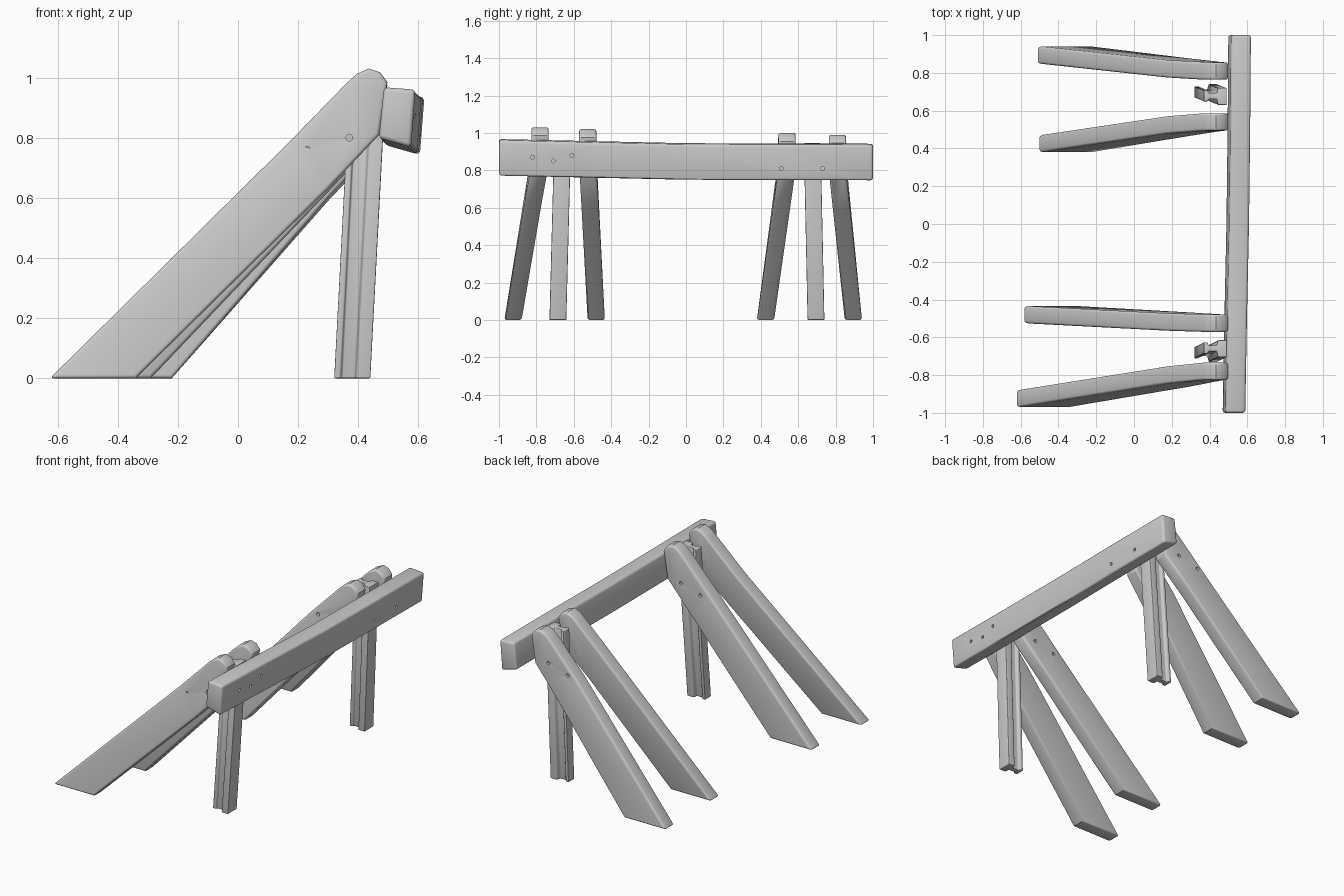
import bpy, bmesh
from math import pi
from mathutils import Matrix, Vector

if "Cube" in bpy.data.objects:
    bpy.data.objects.remove(bpy.data.objects["Cube"])


def make_object(name, bm, bevel):
    bmesh.ops.recalc_face_normals(bm, faces=bm.faces[:])
    me = bpy.data.meshes.new(name)
    bm.to_mesh(me)
    bm.free()
    ob = bpy.data.objects.new(name, me)
    bpy.context.collection.objects.link(ob)
    bpy.ops.object.select_all(action='DESELECT')
    ob.select_set(True)
    bpy.context.view_layer.objects.active = ob
    if bevel:
        m = ob.modifiers.new("soft_edges", 'BEVEL')
        m.width, m.segments = bevel, 3
        m.limit_method, m.angle_limit = 'ANGLE', 0.9
        bpy.ops.object.modifier_apply(modifier=m.name)
    return ob


def loft(name, rings, bevel):
    bm = bmesh.new()
    loops = [[bm.verts.new(p) for p in r] for r in rings]
    n = len(loops[0])
    for a, b in zip(loops, loops[1:]):
        for i in range(n):
            j = (i + 1) % n
            bm.faces.new((a[i], a[j], b[j], b[i]))
    bm.faces.new(loops[0])
    bm.faces.new(loops[-1])
    return make_object(name, bm, bevel)


def drill(ob, holes, axis, radius=0.011, depth=0.03):
    # Shallow screw holes, all cut with one temporary helper
    bm = bmesh.new()
    rot = Matrix.Rotation(pi / 2, 4, 'Y' if axis == 'X' else 'X')
    for p in holes:
        bmesh.ops.create_cone(bm, cap_ends=True, segments=14, radius1=radius, radius2=radius,
                              depth=depth, matrix=Matrix.Translation(p) @ rot)
    cutter = make_object("hole_cutter", bm, 0)
    cutter.hide_render = True
    m = ob.modifiers.new("holes", 'BOOLEAN')
    m.operation, m.object, m.solver = 'DIFFERENCE', cutter, 'EXACT'
    bpy.context.view_layer.objects.active = ob
    bpy.ops.object.modifier_apply(modifier=m.name)
    bpy.data.objects.remove(cutter)


def finish(ob):
    bpy.ops.object.select_all(action='DESELECT')
    ob.select_set(True)
    bpy.context.view_layer.objects.active = ob
    bpy.ops.object.shade_smooth_by_angle(angle=0.6)


def plank(name, foot_x, heel_x, y_foot, y_top, dz):
    # Sloping board: splayed lower length, upright upper length past the seam
    mix = lambda t: y_foot + (y_top - y_foot) * t
    head = [(.36, .98), (.395, 1.012), (.435, 1.03), (.472, 1.018), (.497, .985),
            (.49, .94), (.47, .81)]
    pts = [(foot_x, 0, y_foot), (heel_x, 0, y_foot), (.30, .63 + dz, mix(.75)),
           (.17, .785 + dz, mix(.87))]
    pts += [(x, z + dz, y_top) for x, z in head]
    bm = bmesh.new()
    sides = [[bm.verts.new((x, y + s * .046, z)) for x, z, y in pts] for s in (-1, 1)]
    for v in sides:
        bm.faces.new(v[:4])
        bm.faces.new([v[2], v[3]] + v[4:])
    rim = [3, 0, 1, 2, 10, 9, 8, 7, 6, 5, 4]
    for i, k in enumerate(rim):
        j = rim[(i + 1) % len(rim)]
        bm.faces.new((sides[0][k], sides[0][j], sides[1][j], sides[1][k]))
    return make_object(name, bm, .012)


# Four sloping planks, in two splayed pairs
planks = [("front_outer_plank", -.625, -.34, -.925, -.78, 0),
          ("front_inner_plank", -.585, -.29, -.48, -.525, -.01),
          ("back_inner_plank", -.505, -.22, .425, .54, -.03),
          ("back_outer_plank", -.515, -.22, .895, .81, -.04)]
for args in planks:
    ob = plank(*args)
    out = -1 if args[3] < 0 else 1
    if "inner" in args[0]:
        out = -out
    drill(ob, [(x, args[4] + out * .05, z) for x, z in ((.37, .80), (.23, .76))], 'Y')
    finish(ob)

# Two channelled posts between the planks of each pair
section = [(.06, -.045), (.06, .045), (.015, .045), (.008, .018), (-.035, .018),
           (-.04, .034), (-.06, .034), (-.06, -.026), (-.04, -.026), (-.035, -.014),
           (.008, -.014), (.015, -.045)]
for name, y0, y1, top in (("front_post", -.685, -.66, .955), ("back_post", .695, .675, .945)):
    rings = [[(cx + x, cy + y, z) for x, y in section]
             for cx, cy, z in ((.38, y0, 0), (.43, y1, top))]
    finish(loft(name, rings, .004))

# Slightly bowed cross beam
corners = [(-.045, .1), (.06, .092), (.045, -.1), (-.062, -.07)]
stations = [(-1, .53, .868), (-.5, .539, .857), (0, .55, .846), (.5, .556, .845), (1, .56, .843)]
beam = loft("cross_beam", [[(cx + x, y, cz + z) for x, z in corners]
                           for y, cx, cz in stations], .014)
drill(beam, [(.59, -.82, .87), (.59, -.71, .85), (.59, -.61, .88), (.605, .51, .81),
             (.605, .73, .81)], 'X', .01, .06)
finish(beam)
